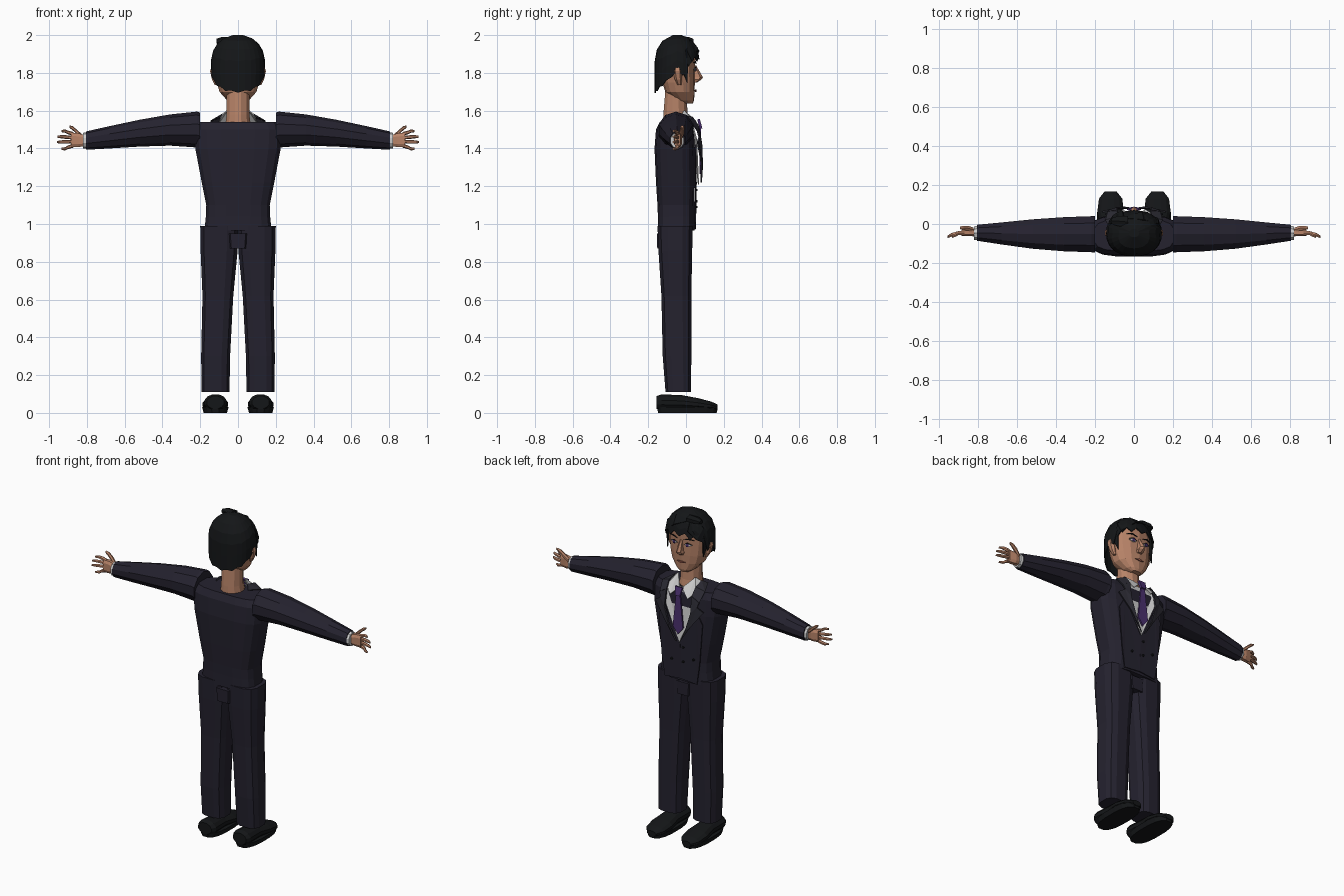
import bpy, bmesh
from math import sin, cos, pi, sqrt

def material(name, rgb):
    m = bpy.data.materials.new(name)
    m.diffuse_color = (*rgb, 1)
    return m

SUIT = material("navy cloth", (0.018, 0.016, 0.028))
LAPEL = material("lapel cloth", (0.025, 0.024, 0.034))
BLACK = material("black", (0.007, 0.008, 0.009))
SKIN = material("skin", (0.48, 0.23, 0.14))
WHITE = material("white cloth", (0.75, 0.75, 0.78))
PURPLE = material("purple silk", (0.07, 0.03, 0.16))
LIP = material("lip", (0.3, 0.1, 0.07))

def finish(name, bm, mat, mirror=False, thick=0):
    bmesh.ops.recalc_face_normals(bm, faces=bm.faces[:])
    me = bpy.data.meshes.new(name)
    bm.to_mesh(me)
    bm.free()
    me.materials.append(mat)
    ob = bpy.data.objects.new(name, me)
    bpy.context.collection.objects.link(ob)
    if thick:
        s = ob.modifiers.new("thickness", 'SOLIDIFY')
        s.thickness, s.offset = thick, 0
    if mirror:
        m = ob.modifiers.new("mirror", 'MIRROR')
        m.use_mirror_merge = False
    return ob

def power(c, e):
    return (abs(c) ** (2 / e)) * (1 if c >= 0 else -1)

def loft(name, axis, rings, mat, n=10, e=2.0, mirror=False):
    """rings: (position, u_min, u_max, v_min, v_max) across the axis"""
    bm = bmesh.new()
    rows = []
    for t, u0, u1, v0, v1 in rings:
        row = []
        for i in range(n):
            a = 2 * pi * (i + 0.5) / n
            u = (u0 + u1) / 2 + (u1 - u0) / 2 * power(cos(a), e) / power(cos(pi / n), e)
            v = (v0 + v1) / 2 + (v1 - v0) / 2 * power(sin(a), e)
            p = {'z': (u, v, t), 'x': (t, u, v), 'y': (u, t, v)}[axis]
            row.append(bm.verts.new(p))
        rows.append(row)
    for r, s in zip(rows, rows[1:]):
        for i in range(n):
            j = (i + 1) % n
            bm.faces.new((r[i], r[j], s[j], s[i]))
    bm.faces.new(rows[0])
    bm.faces.new(rows[-1])
    return finish(name, bm, mat, mirror)

def plate(name, pts, mat, mirror=False, thick=0.006):
    bm = bmesh.new()
    bm.faces.new([bm.verts.new(p) for p in pts])
    bmesh.ops.triangulate(bm, faces=bm.faces[:])
    return finish(name, bm, mat, mirror, thick)

# Shoes
loft("shoe_upper", 'y', [(-.155, .075, .165, .02, .09), (-.13, .06, .178, .01, .10),
     (-.02, .065, .175, .01, .095), (.06, .052, .188, .01, .08),
     (.13, .06, .18, .01, .062), (.168, .09, .15, .012, .045)], BLACK, 12, mirror=True)
loft("shoe_sole", 'z', [(0, .058, .182, -.15, .165), (.03, .05, .19, -.156, .17)],
     BLACK, 16, 2.6, True)

# Trousers
loft("trouser_leg", 'z', [(.11, .045, .193, -.11, .028), (.30, .042, .195, -.125, .03),
     (.62, .025, .188, -.132, .03), (.86, .002, .198, -.148, .035),
     (.99, .0, .20, -.153, .037)], SUIT, 12, 3, True)
loft("trouser_seat", 'z', [(.87, -.05, .05, -.155, .035), (.95, -.058, .058, -.157, .037)],
     SUIT, 8, 5)

# Jacket body
loft("jacket_body", 'z', [(.965, -.178, .178, -.15, .045), (1.04, -.17, .17, -.15, .045),
     (1.10, -.168, .168, -.152, .046), (1.22, -.192, .192, -.16, .048),
     (1.40, -.226, .226, -.168, .048), (1.50, -.232, .232, -.16, .042),
     (1.54, -.205, .205, -.14, .025)], SUIT, 16, 3.4)

# Sleeves, cuffs
loft("sleeve", 'x', [(.20, -.145, .04, 1.40, 1.59), (.217, -.145, .04, 1.405, 1.595),
     (.36, -.14, .035, 1.415, 1.58), (.52, -.127, .024, 1.41, 1.552),
     (.68, -.105, .008, 1.40, 1.518), (.805, -.086, -.004, 1.393, 1.49)],
     SUIT, 10, mirror=True)
loft("cuff", 'x', [(.79, -.084, -.008, 1.397, 1.486), (.82, -.082, -.012, 1.40, 1.483)],
     WHITE, 10, mirror=True)

# Hands
loft("palm", 'x', [(.81, -.064, -.026, 1.412, 1.472), (.845, -.062, -.022, 1.405, 1.482),
     (.885, -.062, -.03, 1.405, 1.486)], SKIN, 8, 3, True)

def finger(name, path, r):
    loft(name, 'x', [(x, y - r * k, y + r * k, z - r * k, z + r * k)
                     for (x, y, z), k in zip(path, (1, 1, .9, .55))], SKIN, 6, mirror=True)

for i, (z0, z1, tip) in enumerate([(1.477, 1.492, .935), (1.457, 1.462, .955),
                                   (1.436, 1.434, .958), (1.415, 1.398, .935)]):
    finger(f"finger_{i + 1}", [(.87, -.046, z0), (.90, -.046, (z0 + z1) / 2),
                               (tip - .02, -.056, z1), (tip, -.066, z1)], .010)
finger("thumb", [(.825, -.03, 1.462), (.85, -.022, 1.485), (.875, -.02, 1.507),
                 (.893, -.02, 1.516)], .012)

# Shirt front, collar, tie
plate("shirt_front", [(-.10, .03, 1.54), (-.11, .056, 1.45), (0, .066, 1.21),
                      (.11, .056, 1.45), (.10, .03, 1.54)], WHITE)
plate("shirt_collar", [(.008, .05, 1.545), (.058, -.01, 1.60), (.09, -.03, 1.575),
                       (.10, .045, 1.535), (.06, .072, 1.495)], WHITE, True)
plate("tie_knot", [(-.024, .066, 1.555), (-.016, .08, 1.505), (.016, .08, 1.505),
                   (.024, .066, 1.555)], PURPLE, thick=.014)
plate("tie_blade", [(-.014, .074, 1.51), (-.035, .076, 1.31), (0, .076, 1.265),
                    (.035, .076, 1.31), (.014, .074, 1.51)], PURPLE, thick=.01)

# Lapels and jacket collar
plate("lapel", [(.012, .08, 1.22), (.085, .08, 1.33), (.165, .062, 1.435), (.125, .07, 1.46),
                (.135, .062, 1.49), (.085, .066, 1.52), (.088, .082, 1.42),
                (.055, .086, 1.31)], LAPEL, True, .009)
plate("jacket_collar", [(.085, .066, 1.52), (.135, .062, 1.49), (.145, .02, 1.545),
                        (.11, -.06, 1.56), (.085, -.03, 1.58), (.09, .035, 1.565)],
      LAPEL, True)

# Jacket front edge, buttons
plate("jacket_front_panel", [(0, .054, 1.215), (0, .05, .98), (.11, .048, .97),
                             (.13, .05, 1.10), (.15, .05, 1.35), (.11, .052, 1.42)],
      SUIT, True)
for x, z in [(-.02, 1.18), (-.02, 1.09), (-.09, 1.12), (.06, 1.09)]:
    loft("button", 'y', [(.05, x - .008, x + .008, z - .008, z + .008),
                         (.062, x - .006, x + .006, z - .006, z + .006)], BLACK, 8)

# Neck and head
loft("neck", 'z', [(1.52, -.068, .068, -.125, .025), (1.58, -.06, .06, -.122, .012),
     (1.72, -.062, .062, -.11, .0)], SKIN, 12)
loft("head", 'z', [(1.638, -.03, .03, -.01, .036), (1.655, -.058, .058, -.06, .043),
     (1.70, -.098, .098, -.11, .045), (1.75, -.112, .112, -.125, .047),
     (1.81, -.12, .12, -.135, .047), (1.88, -.122, .122, -.14, .05),
     (1.94, -.105, .105, -.12, .04), (1.975, -.06, .06, -.08, .0)], SKIN, 14, 2.3)
loft("ear", 'z', [(1.735, .108, .122, -.045, -.025), (1.765, .11, .138, -.06, -.02),
     (1.81, .11, .148, -.07, -.02), (1.835, .112, .14, -.06, -.03)], SKIN, 6, mirror=True)
loft("nose", 'z', [(1.75, -.014, .014, .035, .06), (1.765, -.02, .02, .03, .082),
     (1.777, -.015, .015, .03, .09), (1.84, -.007, .007, .03, .053)], SKIN, 6)

# Face features
plate("eye_white", [(.024, .049, 1.818), (.045, .049, 1.83), (.07, .042, 1.82),
                    (.046, .049, 1.808)], WHITE, True)
plate("iris", [(.038, .053, 1.828), (.054, .051, 1.828), (.053, .051, 1.81),
               (.039, .053, 1.81)], PURPLE, True, .004)
plate("eyelid_line", [(.022, .052, 1.82), (.045, .053, 1.835), (.074, .044, 1.824),
                      (.045, .053, 1.829)], BLACK, True, .004)
plate("eyebrow", [(.02, .054, 1.848), (.055, .05, 1.862), (.085, .038, 1.852),
                  (.055, .05, 1.854)], BLACK, True, .005)
plate("mouth", [(-.03, .047, 1.706), (0, .052, 1.712), (.03, .047, 1.706),
                (0, .052, 1.699)], LIP)

# Hair cap: lower edge is long at the nape, jagged at the fringe
def hair():
    n, rows = 28, []
    levels = (0, .3, .55, .75, .9, 1)
    bm = bmesh.new()
    for f in levels:
        row = []
        for i in range(n):
            a = 2 * pi * i / n
            ux, uy = power(cos(a), 2.3), power(sin(a), 2.3)
            jag = .014 * (-1) ** i
            if uy < -.1:
                low = 1.70 + .10 * min(1, 1.1 + uy * 1.1) + jag * .4
            elif uy < .45:
                low = 1.80 + jag
            else:
                low = 1.885 + jag - .02 * abs(ux)
            z = low + (1.998 - low) * f
            s = max(.12, sqrt(max(0, 1 - (max(0, z - 1.85) / .15) ** 2.3)))
            flare = 1 - .5 * max(0, 1.8 - z) * abs(ux)
            row.append(bm.verts.new((.14 * ux * s * flare, -.047 + .116 * uy * s, z)))
        rows.append(row)
    for r, s in zip(rows, rows[1:]):
        for i in range(n):
            j = (i + 1) % n
            bm.faces.new((r[i], r[j], s[j], s[i]))
    bm.faces.new(rows[-1])
    finish("hair_cap", bm, BLACK, thick=.006)

hair()

# Swept fringe and side locks
plate("fringe_sweep_long", [(-.06, .03, 1.97), (.04, .062, 1.93), (.12, .03, 1.86),
                            (.128, .01, 1.83), (.125, .0, 1.92), (.05, .02, 1.975)], BLACK)
plate("fringe_sweep_short", [(-.05, .03, 1.97), (-.06, .07, 1.915), (-.105, .045, 1.865),
                             (-.128, .01, 1.84), (-.122, .0, 1.93)], BLACK)
plate("sideburn", [(.124, .012, 1.87), (.122, .006, 1.75), (.13, -.015, 1.80),
                   (.134, -.02, 1.87)], BLACK, True)
loft("crown_tuft", 'x', [(-.115, .0, .03, 1.955, 1.98), (-.085, -.01, .04, 1.95, 1.99),
     (-.03, -.02, .04, 1.95, 1.99)], BLACK, 6)
